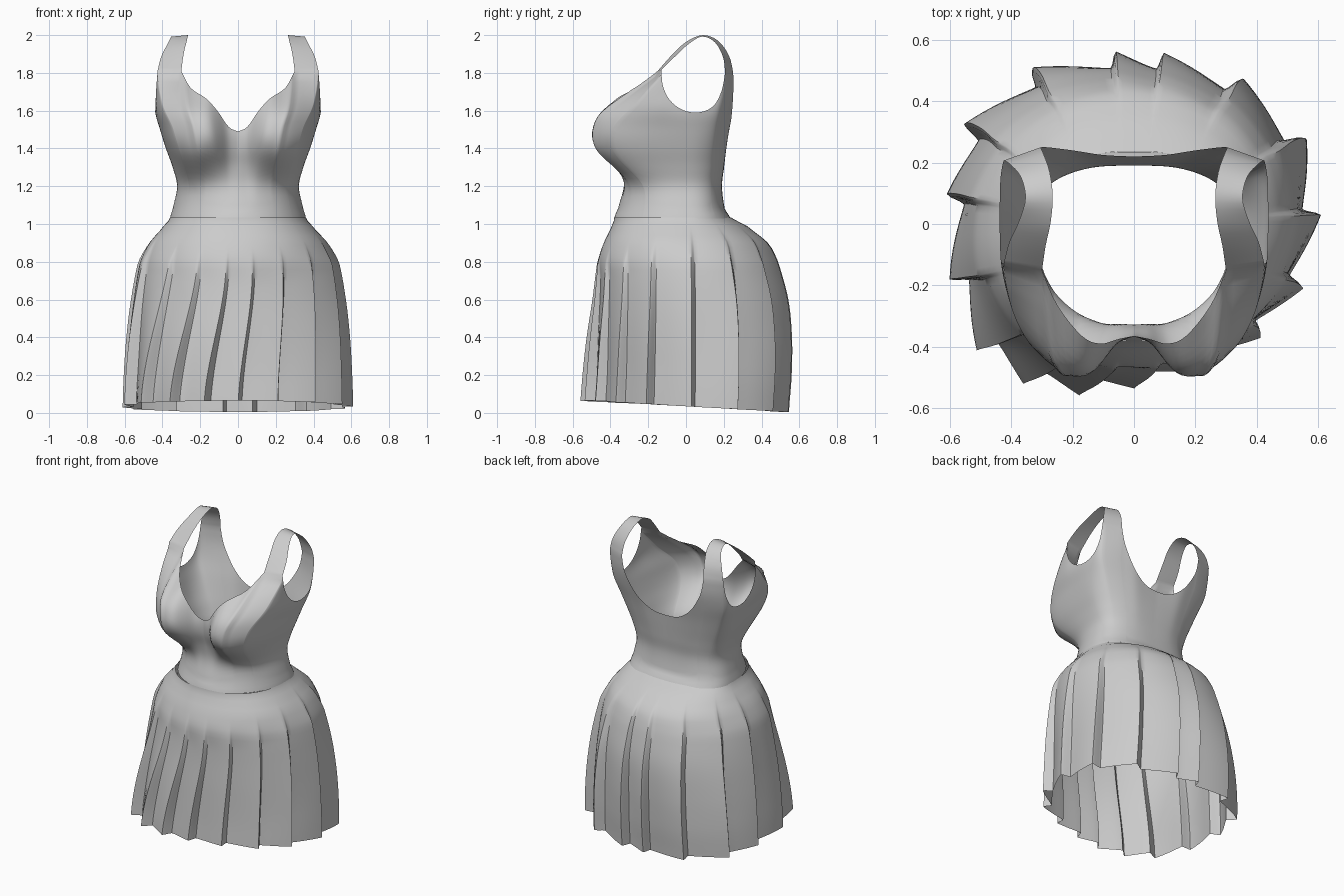
import bpy, bmesh, math
from mathutils import Vector

cube = bpy.data.objects.get("Cube")
if cube:
    bpy.data.objects.remove(cube, do_unlink=True)

fabric = bpy.data.materials.new("grey_fabric")
fabric.use_nodes = True
GREY = (0.6, 0.6, 0.6, 1)
fabric.diffuse_color = GREY
fabric.node_tree.nodes["Principled BSDF"].inputs["Base Color"].default_value = GREY


def spline(p, i, t):
    """Catmull-Rom point between control vectors i and i + 1."""
    a, b, c, d = (p[max(0, min(len(p) - 1, i + k))] for k in (-1, 0, 1, 2))
    return 0.5 * (2 * b + (c - a) * t + (2 * a - 5 * b + 4 * c - d) * t * t
                  + (3 * b - a - 3 * c + d) * t ** 3)


def resample(points, steps):
    pts = [Vector(p) for p in points]
    out = [spline(pts, i, k / steps) for i in range(len(pts) - 1) for k in range(steps)]
    return out + [pts[-1]]


def at_height(table, z):
    """Smooth lookup of a section row (z, values...) at height z."""
    i = 0
    while i < len(table) - 2 and z > table[i + 1][0]:
        i += 1
    t = (z - table[i][0]) / (table[i + 1][0] - table[i][0])
    return spline([Vector(r[1:]) for r in table], i, max(0, min(1, t)))


def section(table, phi, z, n):
    """Squared-off oval: half width, front depth and back depth by height."""
    w, front, back = at_height(table, z)
    c, s = math.cos(phi), math.sin(phi)
    rho = (abs(c) ** n + abs(s) ** n) ** (-1 / n)
    return Vector((w * rho * c, (back if s > 0 else front) * rho * s, z))


def smooth(t):
    t = max(0, min(1, t))
    return t * t * (3 - 2 * t)


def finish(bm, name, angle):
    bmesh.ops.recalc_face_normals(bm, faces=bm.faces)
    mesh = bpy.data.meshes.new(name)
    bm.to_mesh(mesh)
    bm.free()
    mesh.materials.append(fabric)
    ob = bpy.data.objects.new(name, mesh)
    bpy.context.collection.objects.link(ob)
    bpy.ops.object.select_all(action='DESELECT')
    ob.select_set(True)
    bpy.context.view_layer.objects.active = ob
    bpy.ops.object.shade_smooth_by_angle(angle=math.radians(angle))


def add_grid(bm, grid, closed=False):
    vs = [[bm.verts.new(p) for p in col] for col in grid]
    if closed:
        vs.append(vs[0])
    for a, b in zip(vs, vs[1:]):
        for j in range(len(a) - 1):
            bm.faces.new((a[j], b[j], b[j + 1], a[j + 1]))


# Bodice: height, half width, front depth, back depth
BODICE = [(1.03, .36, .38, .235), (1.08, .345, .36, .205), (1.2, .322, .33, .19),
          (1.3, .345, .335, .2), (1.4, .38, .355, .21), (1.5, .41, .36, .22),
          (1.6, .435, .345, .235), (1.7, .43, .28, .25), (1.8, .425, .17, .25)]
SEAM = 1.03


def body(phi, z):
    if phi < 0:
        n = 2.05 + 1.6 * smooth((z - 1.5) / .3)
    else:
        n = 2.6 + 1.4 * smooth((z - 1.3) / .5)
    p = section(BODICE, phi, z, n)
    if p.y < 0:
        d = math.hypot((p.x - .25) / .18, (z - 1.46) / .2)
        p.y -= .19 * math.exp(-d ** 2.7) * smooth(-p.y / .2)
    return p


# Top edge of one half: neckline, armhole and back neckline
neck = resample([(0, -.365, 1.49), (.05, -.375, 1.515), (.11, -.39, 1.6),
                 (.17, -.365, 1.665), (.25, -.265, 1.72), (.3, -.15, 1.81)], 4)
armhole = resample([(.425, -.13, 1.815), (.432, -.122, 1.73), (.436, -.085, 1.655),
                    (.438, -.02, 1.605), (.438, .06, 1.59), (.436, .14, 1.62),
                    (.43, .187, 1.7), (.425, .207, 1.8)], 4)
back_neck = resample([(.305, .25, 1.8), (.28, .25, 1.69), (.2, .24, 1.56),
                      (.1, .225, 1.485), (0, .22, 1.47)], 4)
SPLIT = 5


def across(a, b):
    return [a.lerp(b, k / SPLIT) for k in range(SPLIT + 1)]


edge = (neck + across(neck[-1], armhole[0])[1:-1] + armhole
        + across(armhole[-1], back_neck[0])[1:-1] + back_neck)
ROWS = 26
columns = []
for top in edge:
    w, front, back = at_height(BODICE, top.z)
    phi = math.atan2(top.y / (back if top.y > 0 else front), top.x / w)
    miss = top - body(phi, top.z)
    col = []
    for j in range(ROWS + 1):
        t = j / ROWS
        col.append(body(phi, SEAM + (top.z - SEAM) * t) + miss * t * t)
    columns.append(col)

bm = bmesh.new()
add_grid(bm, columns)

# Shoulder strap: inner and outer edge over the shoulder
inner = resample([neck[-1], (.288, -.07, 1.9), (.272, .005, 1.967), (.265, .09, 2),
                  (.275, .17, 1.97), (.295, .228, 1.89), back_neck[0]], 4)
outer = resample([armhole[0], (.407, -.06, 1.885), (.375, .01, 1.95), (.354, .085, 1.992),
                  (.37, .155, 1.96), (.407, .197, 1.88), armhole[-1]], 4)
add_grid(bm, [across(a, b) for a, b in zip(inner, outer)])
bmesh.ops.remove_doubles(bm, verts=bm.verts, dist=.0005)

# Mirror the half
geom = bm.verts[:] + bm.edges[:] + bm.faces[:]
bmesh.ops.mirror(bm, geom=geom, axis='X', merge_dist=.0005)
finish(bm, "bodice", 60)

# Skirt: height, half width, front depth, back depth
SKIRT = [(.0, .605, .55, .535), (.2, .6, .535, .55), (.4, .59, .515, .555), (.6, .57, .49, .54),
         (.8, .535, .47, .49), (.9, .475, .435, .435), (1, .387, .39, .312),
         (1.035, .36, .38, .237)]
# Pleat tips at the hem, counterclockwise
TIPS = [(.61, .03), (.56, .28), (.36, .47), (.1, .555), (-.06, .56), (-.33, .51), (-.55, .33),
        (-.61, .1), (-.6, -.18), (-.51, -.41), (-.36, -.52), (-.18, -.56), (0, -.54),
        (.21, -.48), (.41, -.37), (.55, -.21)]
DROP = .1
STEPS = [0, .033, .067, DROP, .2, .35, .5, .65, .8, .92]
polar = []
for x, y in TIPS:
    u, v = x / .605, y / .55
    polar.append((math.atan2(v, u) % math.tau, math.hypot(u, v)))
polar.append((polar[0][0] + math.tau, polar[0][1]))

bm = bmesh.new()
columns = []
for (a0, k0), (a1, k1) in zip(polar, polar[1:]):
    for s in STEPS:
        phi, reach = a0 + (a1 - a0) * s, k0 + (k1 - k0) * s
        # Each fold drops sharply, then rises to the next tip
        fold = smooth(s / DROP) if s < DROP else 1 - ((s - DROP) / (1 - DROP)) ** 1.4
        hem = .035 - .03 * math.sin(phi)
        start = 1.0 + .13 * min(0, math.sin(phi))
        # Front folds lean sideways as they rise
        lean = .17 * max(0, -math.sin(phi + .35)) ** 3
        col = []
        for j in range(31):
            z = 1.035 + (hem - 1.035) * (j / 30) ** 1.15
            angle = phi + lean * smooth(z / .8)
            p = section(SKIRT, angle, z, 2.05 + .25 * smooth((z - .83) / .2))
            swell = 1 + (reach - 1) * smooth((.95 - z) / .9)
            depth = .035 * smooth((start - z) / .2) + .065 * smooth((start - z) / .75)
            k = swell * (1 - depth * fold)
            col.append((p.x * k, p.y * k, z))
        columns.append(col)
add_grid(bm, columns, closed=True)
finish(bm, "pleated_skirt", 40)
